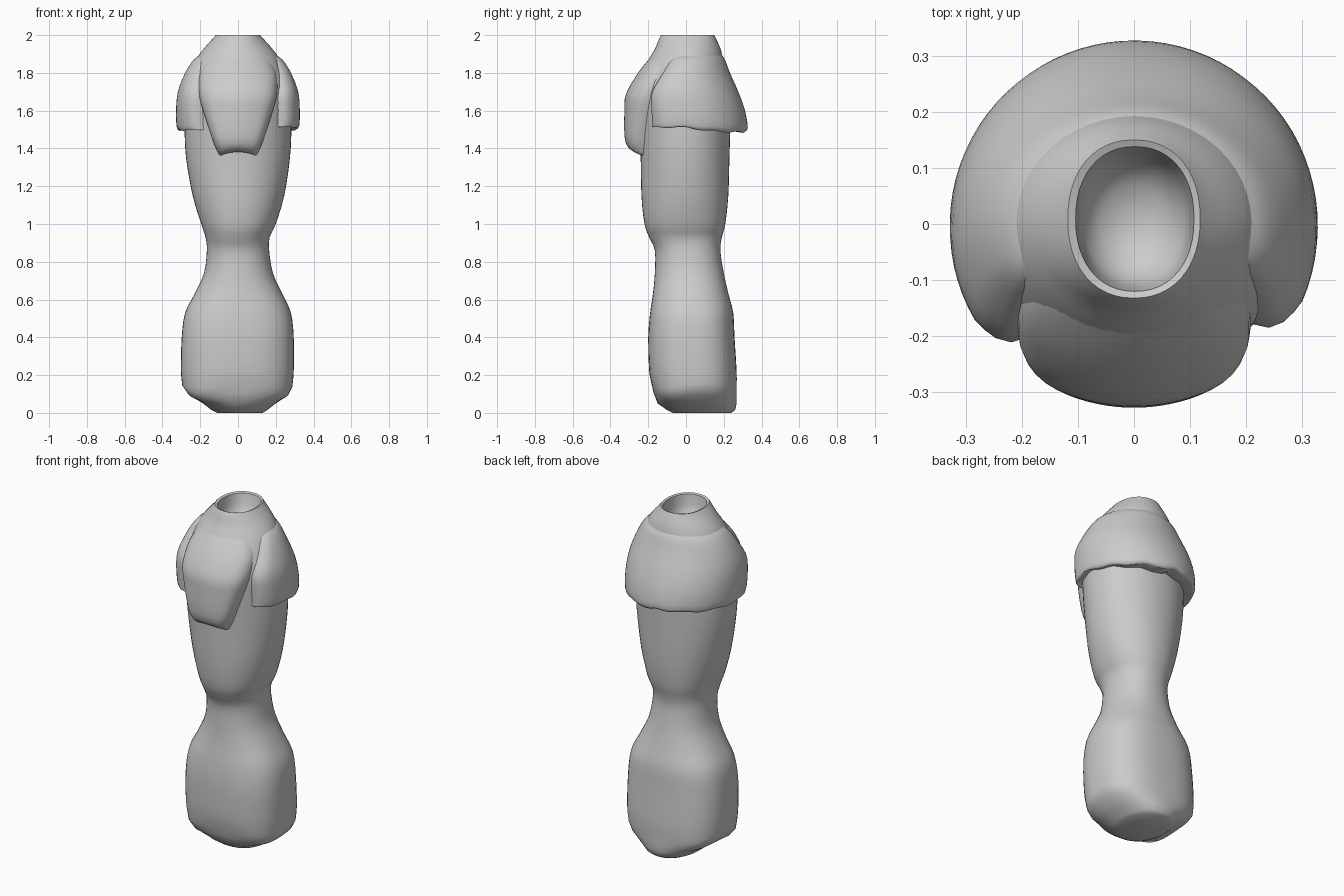
import bpy, bmesh, math

def point(t, ring):
    # superellipse section: z, x min, x max, y min, y max, exponent
    z, x0, x1, y0, y1, n = ring
    c, s = math.cos(t), math.sin(t)
    px = math.copysign(abs(c) ** (2 / n), c)
    py = math.copysign(abs(s) ** (2 / n), s)
    return [(x0 + x1) / 2 + (x1 - x0) / 2 * px, (y0 + y1) / 2 + (y1 - y0) / 2 * py, z]

def smooth_rings(rings, sub=3):
    # Catmull-Rom between sections
    out = []
    for i in range(len(rings) - 1):
        a, b = rings[max(i - 1, 0)], rings[i]
        c, d = rings[i + 1], rings[min(i + 2, len(rings) - 1)]
        for k in range(sub):
            t = k / sub
            out.append([0.5 * (2 * q + (r - p) * t + (2 * p - 5 * q + 4 * r - s) * t * t
                        + (3 * q - p - 3 * r + s) * t ** 3) for p, q, r, s in zip(a, b, c, d)])
    return out + [list(rings[-1])]

def build(name, rows, closed, angle=40):
    bm = bmesh.new()
    vs = [[bm.verts.new(p) for p in row] for row in rows]
    n = len(rows[0])
    for a, b in zip(vs, vs[1:]):
        for i in range(n if closed else n - 1):
            j = (i + 1) % n
            bm.faces.new((a[i], a[j], b[j], b[i]))
    if closed:
        for row in (vs[0], vs[-1]):
            mid = bm.verts.new([sum(v.co[k] for v in row) / n for k in range(3)])
            for i in range(n):
                bm.faces.new((row[i], row[(i + 1) % n], mid))
        bmesh.ops.recalc_face_normals(bm, faces=bm.faces)
    me = bpy.data.meshes.new(name)
    bm.to_mesh(me)
    bm.free()
    ob = bpy.data.objects.new(name, me)
    bpy.context.collection.objects.link(ob)
    bpy.ops.object.select_all(action='DESELECT')
    ob.select_set(True)
    bpy.context.view_layer.objects.active = ob
    bpy.ops.object.shade_smooth_by_angle(angle=math.radians(angle))
    return ob

# Body: skirt, waist, torso and collar
outer = smooth_rings([
    (0.13, -0.295, 0.287, -0.182, 0.268, 2.5),
    (0.22, -0.302, 0.295, -0.195, 0.268, 2.6),
    (0.40, -0.298, 0.295, -0.20, 0.257, 2.6),
    (0.53, -0.28, 0.28, -0.19, 0.25, 2.5),
    (0.63, -0.23, 0.235, -0.175, 0.225, 2.3),
    (0.74, -0.18, 0.185, -0.165, 0.20, 2.2),
    (0.86, -0.165, 0.165, -0.165, 0.182, 2.2),
    (0.93, -0.172, 0.168, -0.195, 0.19, 2.2),
    (1.00, -0.195, 0.20, -0.22, 0.208, 2.2),
    (1.15, -0.24, 0.245, -0.236, 0.224, 2.1),
    (1.35, -0.275, 0.275, -0.24, 0.23, 2.1),
    (1.52, -0.283, 0.283, -0.25, 0.235, 2.1),
    (1.70, -0.28, 0.28, -0.265, 0.24, 2.0),
    (1.80, -0.25, 0.25, -0.235, 0.215, 2.0),
    (1.88, -0.215, 0.215, -0.192, 0.195, 2.0),
    (1.93, -0.18, 0.18, -0.163, 0.182, 2.0),
    (1.98, -0.135, 0.135, -0.143, 0.16, 2.1),
    (2.00, -0.118, 0.118, -0.132, 0.15, 2.2)])
# Uneven underside below the hem, and the hollow neck
under = [(0.0, -0.11, 0.13, -0.07, 0.24, 2.2), (0.015, -0.14, 0.155, -0.10, 0.26, 2.2),
         (0.05, -0.185, 0.20, -0.15, 0.268, 2.3), (0.09, -0.265, 0.265, -0.172, 0.268, 2.4)]
inner = [(1.995, -0.104, 0.107, -0.12, 0.138, 2.2), (1.94, -0.098, 0.10, -0.112, 0.125, 2.2),
         (1.89, -0.088, 0.09, -0.10, 0.105, 2.1), (1.86, -0.06, 0.06, -0.07, 0.07, 2.0),
         (1.845, -0.02, 0.02, -0.02, 0.02, 2.0)]
SEG = 48
rows = [[point(2 * math.pi * i / SEG, r) for i in range(SEG)] for r in under + outer + inner]
# Wavy hem
for row in rows[3:7]:
    for i, p in enumerate(row):
        t = 2 * math.pi * i / SEG
        p[2] += (0.012 * math.cos(4 * t) - 0.012 * math.cos(3 * t + 1)) * max(0, 1 - abs(p[2] - 0.12) / 0.12)
build("body", rows, True)

# Cape wraps the back and both shoulders, its borders turned in to the torso
cape = [(1.50, -0.27, 0.27, -0.24, 0.225, 2.0)] + smooth_rings([
    (1.487, -0.312, 0.312, -0.322, 0.312, 2.0),
    (1.51, -0.325, 0.325, -0.325, 0.327, 2.0),
    (1.60, -0.328, 0.327, -0.325, 0.312, 2.05),
    (1.70, -0.318, 0.318, -0.315, 0.277, 2.05),
    (1.80, -0.28, 0.28, -0.255, 0.233, 2.0),
    (1.87, -0.235, 0.235, -0.208, 0.206, 2.0),
    (1.90, -0.19, 0.19, -0.168, 0.185, 2.0)])
N = 60
PULL = [0.80, 0.92, 0.965, 0.985]
rows = []
for k, r in enumerate(cape):
    f = k / (len(cape) - 1)
    back = max(0, f - 0.5) * 40
    a, b = math.radians(-41 + back), math.radians(228 - back)
    row = [point(a + (b - a) * i / N, r) for i in range(N + 1)]
    for i, p in enumerate(row):
        e = min(i, N - i)
        if e < 4:
            p[0] *= PULL[e]
            p[1] *= PULL[e]
        lift = 0.03 * min(1, max(0, 0.9 - p[1] / 0.2)) if i < N / 2 else 0.012
        p[2] += (lift + 0.005 * math.sin(i * 0.9)) * (1 - f) ** 3
    rows.append(row)
build("shoulder_cape", rows, False, 45)

# Front panel: a bulge that tapers to a lip and blends into the torso at its sides
panel = [(1.365, -0.30, 0.30, -0.225, 0.30, 2.0)] + smooth_rings([
    (1.352, -0.30, 0.30, -0.265, 0.30, 2.0),
    (1.38, -0.30, 0.30, -0.300, 0.30, 2.0),
    (1.46, -0.31, 0.31, -0.325, 0.30, 2.0),
    (1.60, -0.322, 0.322, -0.326, 0.30, 2.0),
    (1.69, -0.315, 0.315, -0.317, 0.275, 2.0),
    (1.80, -0.275, 0.275, -0.254, 0.23, 2.0),
    (1.89, -0.205, 0.205, -0.182, 0.19, 2.0)])
widths = [(0.12,)] + smooth_rings([(0.12,), (0.14,), (0.18,), (0.235,), (0.26,), (0.25,), (0.19,)])
rows = []
M = 28
for r, (w,) in zip(panel, widths):
    h = math.asin(min(0.97, w / r[2]))
    row = [point(-math.pi / 2 - h + 2 * h * i / M, r) for i in range(M + 1)]
    for i, p in enumerate(row):
        s = abs(2 * i / M - 1)
        g = 1 - 0.24 * max(0, (s - 0.45) / 0.55) ** 2.5
        p[0] *= g
        p[1] *= g
        p[2] += 0.03 * (1 - s * s) * max(0, 1 - (r[0] - 1.35) / 0.08)
    rows.append(row)
build("front_panel", rows, False, 50)
